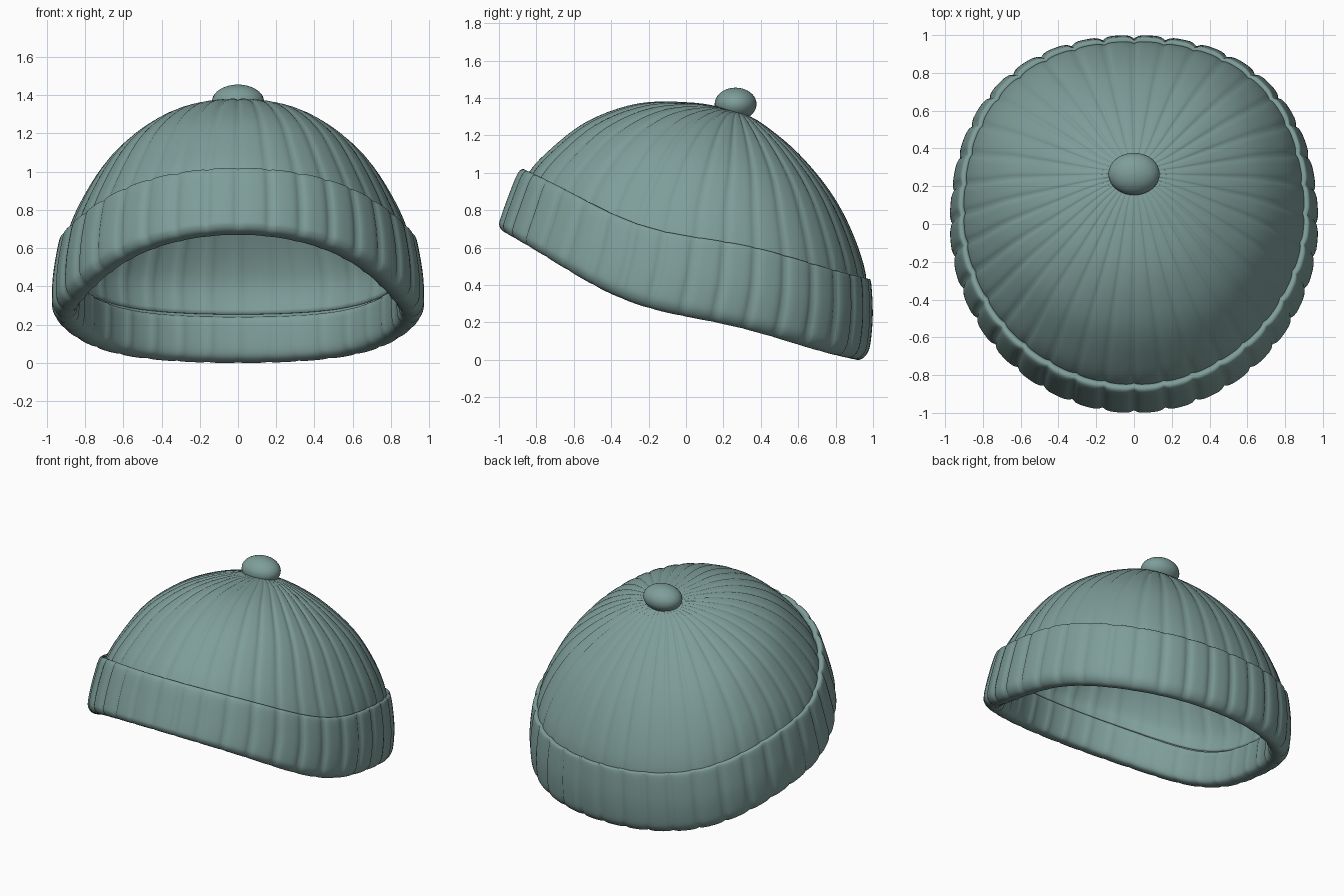
import bpy, math
from mathutils import Vector

if "Cube" in bpy.data.objects:
    bpy.data.objects.remove(bpy.data.objects["Cube"])

RIBS, PER_RIB = 36, 8
N = RIBS * PER_RIB
CORE = Vector((0, 0.04, 0.4))

wool = bpy.data.materials.new("wool")
wool.diffuse_color = (0.21, 0.34, 0.32, 1)
wool.use_nodes = True
wool.node_tree.nodes["Principled BSDF"].inputs["Base Color"].default_value = wool.diffuse_color


def spline(rows, closed, steps=5):
    """Catmull-Rom through the section rows."""
    n, out = len(rows), []
    get = lambda i: rows[i % n] if closed else rows[max(0, min(n - 1, i))]
    for i in range(n if closed else n - 1):
        for k in range(steps):
            t = k / steps
            out.append([0.5 * (2 * b + (c - a) * t + (2 * a - 5 * b + 4 * c - d) * t * t
                               + (3 * b - a - 3 * c + d) * t ** 3)
                        for a, b, c, d in zip(get(i - 1), get(i), get(i + 1), get(i + 2))])
    return out if closed else out + [rows[-1]]


def blend(front, side, back, s):
    return side + s * (back - front) / 2 + s * s * ((front + back) / 2 - side)


def ribbed_shell(name, rows, closed):
    """Loft rings; each row = front y,z / side x,z / back y,z / groove depth."""
    verts, faces = [], []
    rings = spline(rows, closed)
    for yf, zf, xs, zs, yb, zb, rib in rings:
        for j in range(N):
            a = 2 * math.pi * j / N
            s = math.sin(a)
            # back corners are a little squarer, and the brim dips in an S at the sides
            full = 1 + (0.045 * math.sin(2 * a) ** 2 if s > 0 else 0)
            wave = 0.15 * s * (1 - s * s) ** 3 * min(1, xs / 0.85) ** 4
            p = Vector((xs * math.cos(a) * full,
                        (yf + yb) / 2 + s * (yb - yf) / 2 * full,
                        blend(zf, zs, zb, s) + wave))
            groove = (1 - abs(math.sin(a * RIBS / 2))) ** 2.5
            verts.append(p + (CORE - p).normalized() * rib * groove)
    m = len(rings)
    for i in range(m if closed else m - 1):
        k = (i + 1) % m
        for j in range(N):
            l = (j + 1) % N
            faces.append((i * N + j, k * N + j, k * N + l, i * N + l))
    if not closed:
        faces.append(tuple(range(N)))
    me = bpy.data.meshes.new(name)
    me.from_pydata(verts, [], faces)
    me.polygons.foreach_set("use_smooth", [True] * len(me.polygons))
    me.materials.append(wool)
    ob = bpy.data.objects.new(name, me)
    bpy.context.collection.objects.link(ob)
    return ob


# Gathered crown, pole tilted to the back
dome = ribbed_shell("crown", [
    (0.25, 1.335, 0.02, 1.33, 0.29, 1.325, 0),
    (0.05, 1.374, 0.22, 1.318, 0.41, 1.262, 0.006),
    (-0.25, 1.372, 0.455, 1.225, 0.605, 1.10, 0.010),
    (-0.53, 1.275, 0.675, 1.055, 0.785, 0.88, 0.010),
    (-0.75, 1.105, 0.83, 0.825, 0.905, 0.645, 0.010),
    (-0.855, 0.98, 0.91, 0.61, 0.967, 0.42, 0.010),
    (-0.87, 0.89, 0.90, 0.47, 0.935, 0.25, 0.006),
], False)
wall = dome.modifiers.new("thickness", 'SOLIDIFY')
wall.thickness, wall.offset = 0.02, -1

# Turned-up brim: closed section from inner top, over the crest, down and back inside
ribbed_shell("folded_brim", [
    (-0.85, 0.995, 0.895, 0.63, 0.955, 0.41, 0.01),
    (-0.875, 1.02, 0.92, 0.655, 0.977, 0.432, 0.01),
    (-0.905, 0.99, 0.94, 0.62, 0.992, 0.405, 0.016),
    (-0.95, 0.88, 0.968, 0.46, 1.00, 0.24, 0.018),
    (-0.993, 0.76, 0.975, 0.335, 0.988, 0.09, 0.018),
    (-1.00, 0.72, 0.965, 0.275, 0.968, 0.03, 0.015),
    (-0.98, 0.688, 0.93, 0.24, 0.93, 0.0, 0.010),
    (-0.93, 0.67, 0.88, 0.24, 0.885, 0.012, 0.008),
    (-0.89, 0.69, 0.85, 0.275, 0.86, 0.06, 0.008),
    (-0.85, 0.80, 0.845, 0.40, 0.87, 0.19, 0.008),
    (-0.835, 0.87, 0.85, 0.45, 0.885, 0.235, 0.006),
    (-0.86, 0.90, 0.893, 0.48, 0.93, 0.26, 0.006),
], True)

# Bobble on the pole
bpy.ops.mesh.primitive_uv_sphere_add(segments=32, ring_count=20, radius=1,
                                     location=(0, 0.265, 1.367))
bobble = bpy.context.object
bobble.name = "bobble"
bobble.scale = (0.136, 0.112, 0.088)
bpy.ops.object.shade_smooth()
bobble.data.materials.append(wool)
